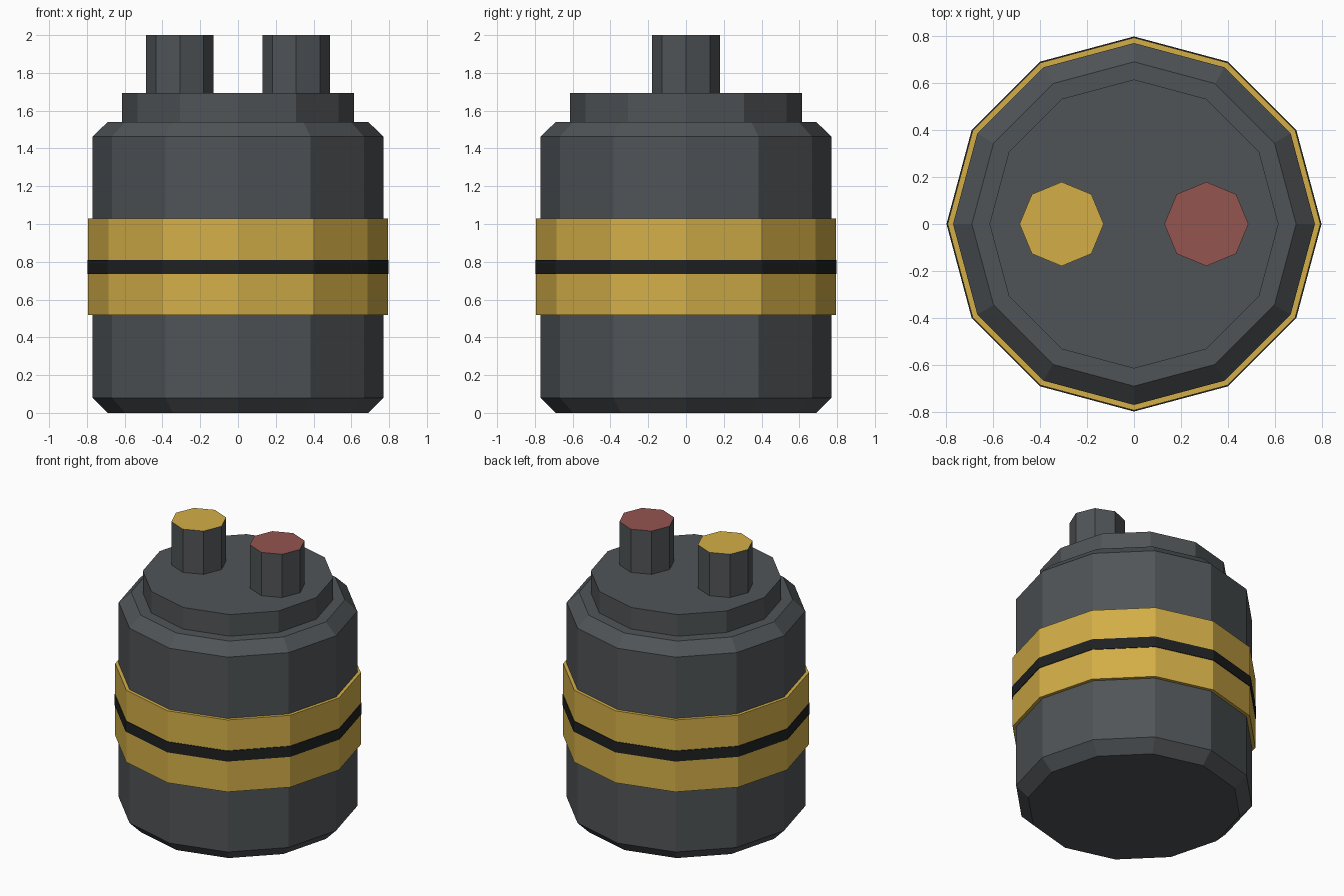
import bpy
import bmesh
import math

if "Cube" in bpy.data.objects:
    bpy.data.objects.remove(bpy.data.objects["Cube"])


def srgb(r, g, b):
    lin = lambda c: c / 12.92 if c <= 0.04045 else ((c + 0.055) / 1.055) ** 2.4
    return (lin(r / 255), lin(g / 255), lin(b / 255), 1.0)


def material(name, rgb):
    m = bpy.data.materials.new(name)
    m.diffuse_color = srgb(*rgb)
    m.use_nodes = True
    m.node_tree.nodes["Principled BSDF"].inputs["Base Color"].default_value = m.diffuse_color
    return m


grey = material("dark_grey", (80, 84, 87))
yellow = material("mustard_yellow", (211, 174, 71))
red = material("dull_red", (148, 85, 80))
black = material("black", (31, 32, 33))


def lathe(name, profile, sides, mats, x=0.0, ring=False):
    """Turn (radius, z) points around z; open profiles get flat end caps."""
    bm = bmesh.new()
    loops = [[bm.verts.new((r * math.cos(i * math.tau / sides),
                            r * math.sin(i * math.tau / sides), z))
              for i in range(sides)] for r, z in profile]
    pairs = list(zip(loops, loops[1:]))
    if ring:
        pairs.append((loops[-1], loops[0]))
    for a, b in pairs:
        for i in range(sides):
            j = (i + 1) % sides
            bm.faces.new((a[i], a[j], b[j], b[i]))
    if not ring:
        bm.faces.new(loops[0][::-1])
        top = bm.faces.new(loops[-1])
        top.material_index = len(mats) - 1   # last material colours the top
    bmesh.ops.recalc_face_normals(bm, faces=bm.faces)
    mesh = bpy.data.meshes.new(name)
    bm.to_mesh(mesh)
    bm.free()
    for m in mats:
        mesh.materials.append(m)
    obj = bpy.data.objects.new(name, mesh)
    obj.location.x = x
    bpy.context.collection.objects.link(obj)
    return obj


def band(name, outer, inner, z0, z1, mat):
    return lathe(name, [(outer, z0), (outer, z1), (inner, z1), (inner, z0)],
                 12, [mat], ring=True)


# Chamfered canister body and raised lid
lathe("canister_body", [(0.69, 0), (0.77, 0.08), (0.77, 1.463), (0.69, 1.54)], 12, [grey])
lathe("lid", [(0.615, 1.53), (0.615, 1.693)], 12, [grey])

# Wide label band with a thin stripe around its middle
band("label_band", 0.793, 0.76, 0.517, 1.028, yellow)
band("centre_stripe", 0.798, 0.78, 0.735, 0.81, black)

# Two terminals with coloured tops
for name, x, cap in (("left_terminal", -0.308, yellow), ("right_terminal", 0.308, red)):
    lathe(name, [(0.179, 1.68), (0.179, 2.0)], 8, [grey, cap], x=x)
